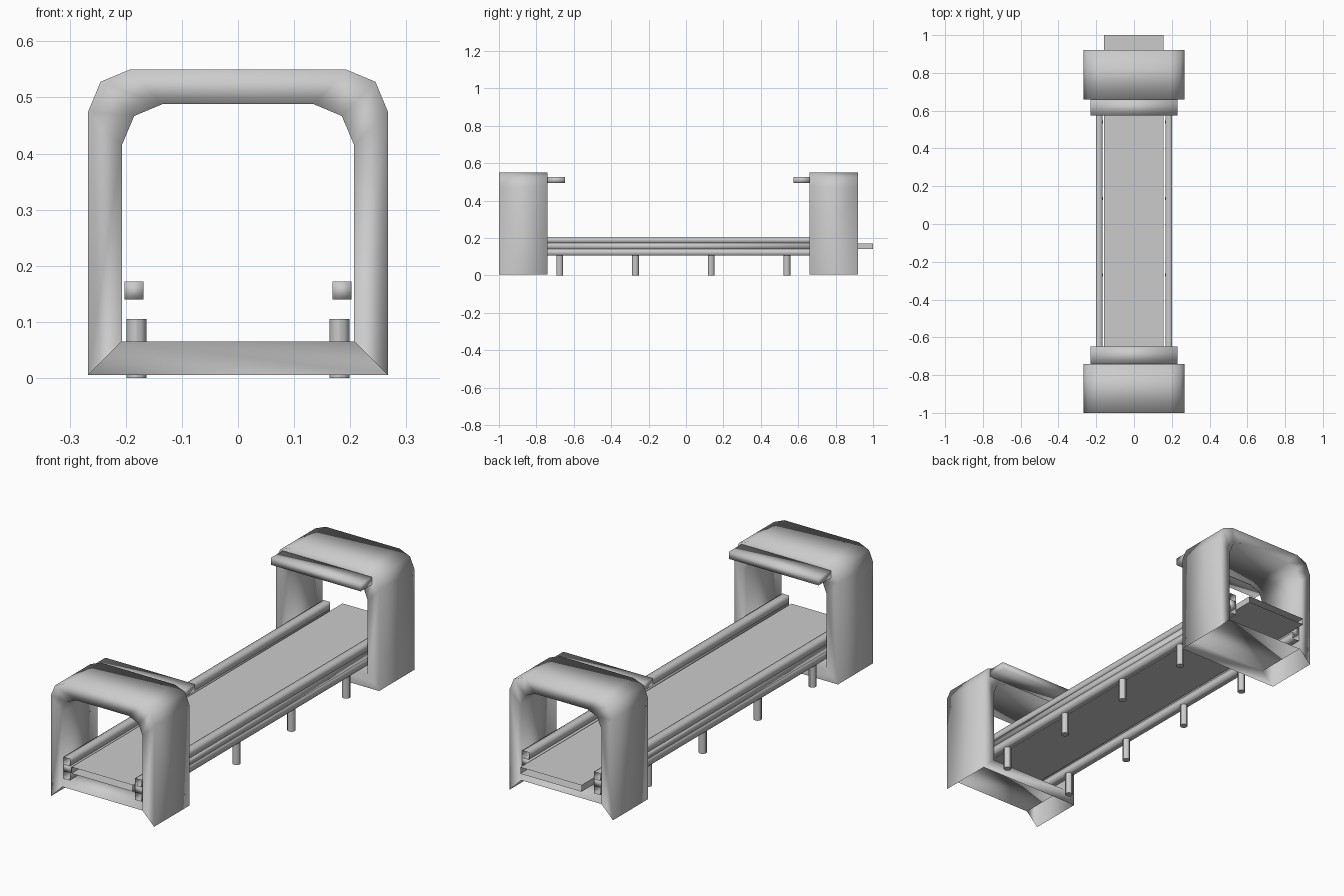
import bpy, bmesh
from mathutils import Vector

if "Cube" in bpy.data.objects:
    bpy.data.objects.remove(bpy.data.objects["Cube"])


def finish(name, bm, full_smooth=False):
    bmesh.ops.recalc_face_normals(bm, faces=bm.faces)
    me = bpy.data.meshes.new(name)
    bm.to_mesh(me)
    bm.free()
    ob = bpy.data.objects.new(name, me)
    bpy.context.collection.objects.link(ob)
    for p in me.polygons:
        p.use_smooth = full_smooth
    return ob


def box(name, x0, x1, y0, y1, z0, z1, caps=True, smooth=False):
    """Box; without caps it is a tube open at both y ends."""
    bm = bmesh.new()
    bmesh.ops.create_cube(bm, size=1)
    for v in bm.verts:
        v.co = Vector(((x0 + x1) / 2 + v.co.x * (x1 - x0),
                       (y0 + y1) / 2 + v.co.y * (y1 - y0),
                       (z0 + z1) / 2 + v.co.z * (z1 - z0)))
    if not caps:
        bm.normal_update()
        ends = [f for f in bm.faces if abs(f.normal.y) > 0.9]
        bmesh.ops.delete(bm, geom=ends, context='FACES')
    return finish(name, bm, smooth)


def mirrored(half):
    return half + [(-x, z) for x, z in reversed(half)]


OUTER = mirrored([(-.267, .005), (-.267, .475), (-.245, .528), (-.192, .55)])
INNER = mirrored([(-.207, .065), (-.207, .415), (-.185, .467), (-.135, .488)])


def gate(name, y_end, y_in):
    """Arch shell; the underside and the lower strip of the end face are open."""
    bm = bmesh.new()
    oe, oi, ie, ii = [[bm.verts.new((x, y, z)) for x, z in prof]
                      for prof, y in ((OUTER, y_end), (OUTER, y_in),
                                      (INNER, y_end), (INNER, y_in))]
    n = len(OUTER)
    for i in range(n):
        j = (i + 1) % n
        bm.faces.new((ie[i], ie[j], ii[j], ii[i]))
        bm.faces.new((oi[i], oi[j], ii[j], ii[i]))
        if j:
            bm.faces.new((oe[i], oe[j], oi[j], oi[i]))
            bm.faces.new((oe[i], oe[j], ie[j], ie[i]))
    return finish(name, bm, True)


# Arches at both ends with their inward visors
gate("front_arch", -1.0, -.74)
gate("back_arch", .92, .66)
box("front_visor", -.231, .231, -.74, -.648, .493, .527, smooth=True)
box("back_visor", -.231, .231, .575, .66, .493, .527, smooth=True)

# Conveyor belt, open at the ends
box("belt", -.16, .156, -1.0, 1.0, .14, .17, caps=False)

for side, s in (("left", -1), ("right", 1)):
    # Side rails: open upper and lower tubes around a solid core
    a, b = sorted((s * .168, s * .202))
    box(side + "_upper_rail", a, b, -1.0, .92, .172, .205, caps=False, smooth=True)
    box(side + "_core_rail", a, b, -1.0, .92, .14, .172, smooth=True)
    box(side + "_lower_rail", a, b, -1.0, .92, .105, .14, caps=False, smooth=True)
    # Support posts
    for k in range(4):
        bpy.ops.mesh.primitive_cylinder_add(
            vertices=12, radius=.0175, depth=.105,
            location=(s * .181, -.675 + .405 * k, .0525))
        bpy.context.object.name = f"{side}_post_{k + 1}"
        bpy.ops.object.shade_smooth_by_angle()
